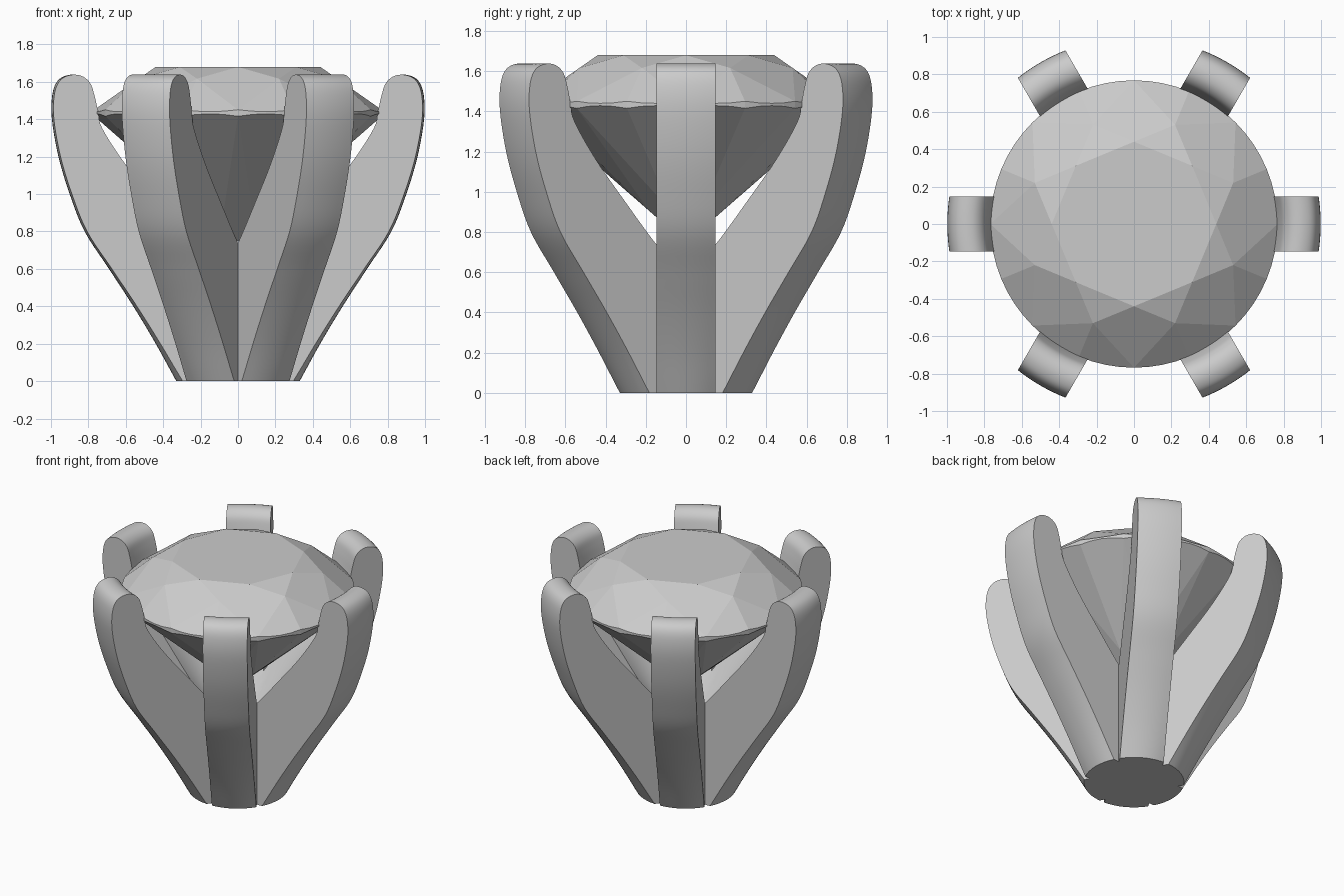
import bpy, bmesh
from math import sin, cos, radians, sqrt
from mathutils import Matrix, Vector

if "Cube" in bpy.data.objects:
    bpy.data.objects.remove(bpy.data.objects["Cube"])


def make_object(name, bm, smooth=False):
    bmesh.ops.recalc_face_normals(bm, faces=bm.faces)
    mesh = bpy.data.meshes.new(name)
    bm.to_mesh(mesh)
    bm.free()
    ob = bpy.data.objects.new(name, mesh)
    bpy.context.collection.objects.link(ob)
    if smooth:
        bpy.ops.object.select_all(action='DESELECT')
        ob.select_set(True)
        bpy.context.view_layer.objects.active = ob
        bpy.ops.object.shade_smooth_by_angle(angle=radians(30))
    return ob


def spline(points, steps=5):
    """Smooth curve through the points (Catmull-Rom)."""
    p = [Vector(q) for q in points]
    p = [2 * p[0] - p[1]] + p + [2 * p[-1] - p[-2]]
    out = []
    for a, b, c, d in zip(p, p[1:], p[2:], p[3:]):
        for i in range(steps):
            t = i / steps
            out.append(0.5 * (2 * b + (c - a) * t + (2 * a - 5 * b + 4 * c - d) * t * t
                              + (3 * b - a - 3 * c + d) * t ** 3))
    return out + [p[-2]]


# Prongs: radius/height profile swept around the axis, cut to a constant width
PROFILE = [(0.33, 0), (0.44, 0.2), (0.56, 0.4), (0.69, 0.6), (0.82, 0.8), (0.90, 1.0),
           (0.96, 1.2), (0.995, 1.4), (0.993, 1.53), (0.965, 1.605), (0.91, 1.636),
           (0.85, 1.632), (0.805, 1.595), (0.782, 1.53), (0.762, 1.44), (0.74, 1.35),
           (0.62, 1.16), (0.45, 0.94), (0.28, 0.72), (0.13, 0.54), (0, 0.4)]
HALF_WIDTH, SLICES = 0.147, 8
outline = spline(PROFILE) + [Vector((0, 0))]

for k in range(6):
    bm = bmesh.new()
    rows = []
    for j in range(SLICES + 1):
        y = HALF_WIDTH * (2 * j / SLICES - 1)
        rows.append([bm.verts.new((sqrt(max(r * r - y * y, 0)), y, z)) for r, z in outline])
    n = len(outline)
    for a, b in zip(rows, rows[1:]):
        for i in range(n):
            m = (i + 1) % n
            bm.faces.new((a[i], a[m], b[m], b[i]))
    bm.faces.new(rows[0])
    bm.faces.new(rows[-1])
    bm.transform(Matrix.Rotation(radians(60 * k), 4, 'Z'))
    make_object(f"prong_{k + 1}", bm, smooth=True)

# Round brilliant gem with a scalloped girdle
R, TABLE_R, TABLE_Z = 0.768, 0.44, 1.68
ARC = 4                                   # girdle segments per half facet
N = 16 * ARC
bm = bmesh.new()


def ring(radius, z, offset):
    return [bm.verts.new((radius * cos(radians(45 * i + offset)),
                          radius * sin(radians(45 * i + offset)), z)) for i in range(8)]


table = ring(TABLE_R, TABLE_Z, 0)
stars = ring(0.574, 1.617, 22.5)
lows = ring(0.2, 0.907, 22.5)
culet = bm.verts.new((0, 0, 0.745))
upper, lower = [], []
for i in range(N):
    bulge = R * (cos(radians((i % ARC) * 22.5 / ARC - 11.25)) - cos(radians(11.25)))
    a = radians(360 * i / N)
    upper.append(bm.verts.new((R * cos(a), R * sin(a), 1.451 - 0.7 * bulge)))
    lower.append(bm.verts.new((R * cos(a), R * sin(a), 1.416 + 0.877 * bulge)))

bm.faces.new(table)
for i in range(N):
    m = (i + 1) % N
    bm.faces.new((lower[i], lower[m], upper[m], upper[i]))
for i in range(8):
    g = 2 * ARC * i
    bm.faces.new((table[i], stars[i - 1], upper[g], stars[i]))             # crown kite
    bm.faces.new((table[i], stars[i], table[(i + 1) % 8]))                 # star
    bm.faces.new((culet, lows[i - 1], lower[g], lows[i]))                  # pavilion kite
    for s in (g, g + ARC):                                                 # half facets
        arc = [(s + t) % N for t in range(ARC + 1)]
        bm.faces.new([stars[i]] + [upper[t] for t in arc])
        bm.faces.new([lows[i]] + [lower[t] for t in arc])
make_object("gemstone", bm)
